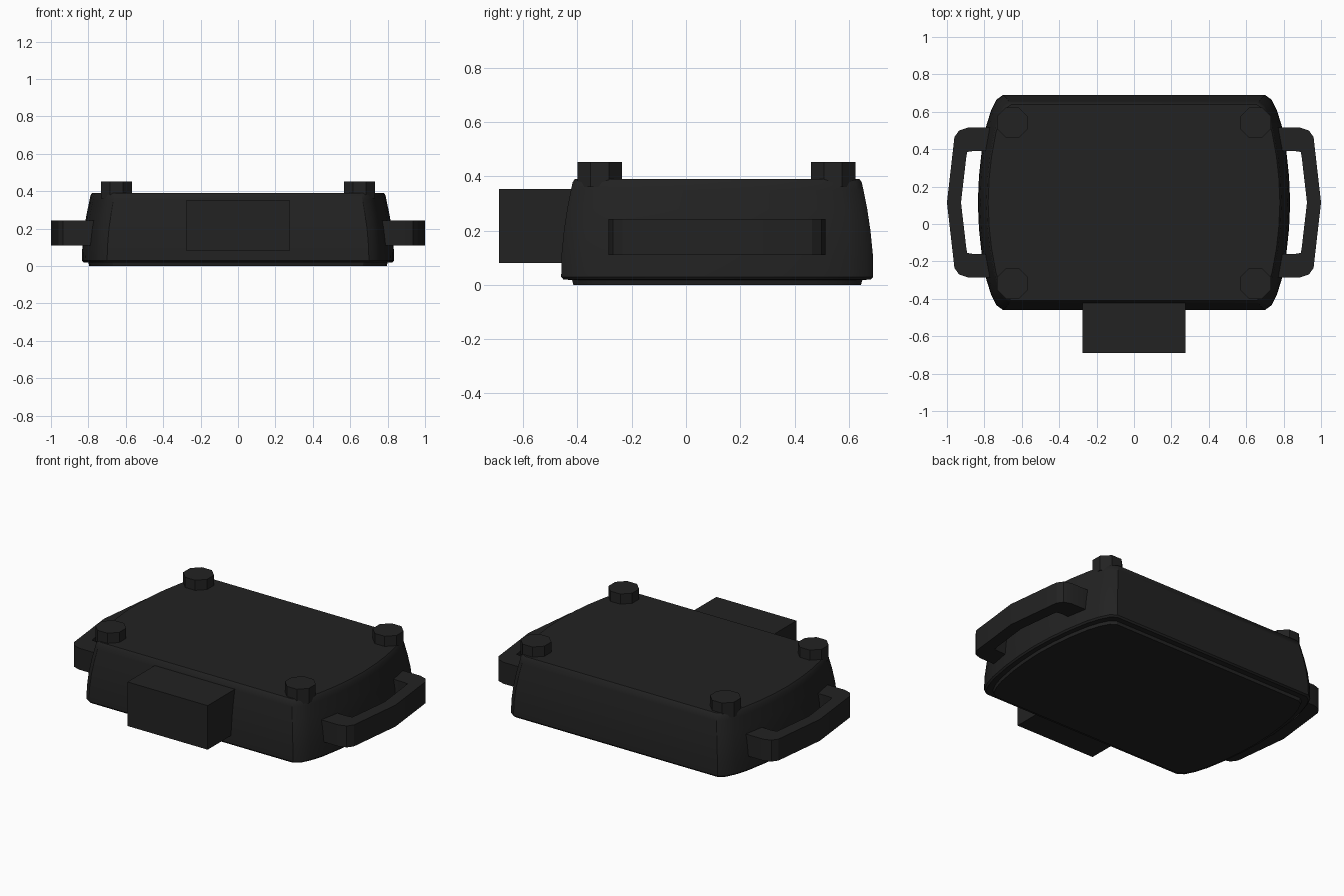
import bpy, bmesh, math

cube = bpy.data.objects.get("Cube")
if cube:
    bpy.data.objects.remove(cube, do_unlink=True)

black = bpy.data.materials.new("matte black")
black.use_nodes = True
COLOUR = (0.016, 0.016, 0.016, 1)
black.diffuse_color = COLOUR
black.node_tree.nodes["Principled BSDF"].inputs["Base Color"].default_value = COLOUR

CY = 0.115  # centre of the case in y


def add_object(name, bm, smooth=None):
    bmesh.ops.recalc_face_normals(bm, faces=bm.faces)
    mesh = bpy.data.meshes.new(name)
    bm.to_mesh(mesh)
    bm.free()
    mesh.materials.append(black)
    obj = bpy.data.objects.new(name, mesh)
    bpy.context.collection.objects.link(obj)
    if smooth:
        bpy.ops.object.select_all(action="DESELECT")
        obj.select_set(True)
        bpy.context.view_layer.objects.active = obj
        bpy.ops.object.shade_smooth_by_angle(angle=math.radians(smooth))
    return obj


def loft(name, rings, smooth=None):
    """Skin a stack of equal-length rings and cap both ends."""
    bm = bmesh.new()
    loops = [[bm.verts.new(p) for p in ring] for ring in rings]
    n = len(loops[0])
    for low, high in zip(loops, loops[1:]):
        for i in range(n):
            j = (i + 1) % n
            bm.faces.new((low[i], low[j], high[j], high[i]))
    bm.faces.new(loops[0][::-1])
    bm.faces.new(loops[-1])
    return add_object(name, bm, smooth)


# Case: bulging-sided outline, mirrored into four quarters
quarter = [(0.835, 0), (0.829, 0.14), (0.815, 0.27), (0.79, 0.41),
           (0.765, 0.49), (0.735, 0.55), (0.70, 0.575)]
half = quarter + [(-x, y) for x, y in reversed(quarter)]
outline = half + [(x, -y) for x, y in half[-2:0:-1]]

# Height, inset in x, inset in y
profile = [(0, 0.04, 0.045), (0.018, 0.035, 0.04), (0.02, 0.008, 0.008),
           (0.03, 0, 0), (0.11, 0.003, 0.001), (0.20, 0.012, 0.010),
           (0.28, 0.026, 0.022), (0.35, 0.041, 0.036), (0.378, 0.046, 0.042),
           (0.39, 0.055, 0.050)]
loft("case", [[(x * (1 - dx / 0.835), CY + y * (1 - dy / 0.575), z)
               for x, y in outline] for z, dx, dy in profile], smooth=30)

# Side handles: angular loops extruded upwards
outer = [(0.76, 0.40), (0.89, 0.40), (0.935, 0.385), (0.96, 0.35), (1.0, 0)]
inner = [(0.76, 0.275), (0.86, 0.275), (0.892, 0.27), (0.897, 0.24), (0.925, 0)]
grip = outer + [(x, -y) for x, y in outer[-2::-1]]
grip += [(x, -y) for x, y in inner] + inner[-2::-1]
for side, sign in (("left", 1), ("right", -1)):
    loft(side + "_handle", [[(sign * x, CY + y, z) for x, y in grip]
                            for z in (0.11, 0.243)], smooth=25)

# Octagonal knobs on the four top corners
apothem = 0.082
radius = apothem / math.cos(math.pi / 8)
for side, x in (("left", 0.65), ("right", -0.65)):
    for end, y in (("front", CY - 0.433), ("back", CY + 0.427)):
        ring = [(x + radius * math.cos((i + 0.5) * math.pi / 4),
                 y + radius * math.sin((i + 0.5) * math.pi / 4)) for i in range(8)]
        loft(f"{end}_{side}_knob", [[(px, py, z) for px, py in ring]
                                    for z in (0.36, 0.453)])

# Connector block on the front
block = [(-0.275, -0.69), (0.275, -0.69), (0.275, -0.38), (-0.275, -0.38)]
loft("front_block", [[(x, y, z) for x, y in block] for z in (0.08, 0.353)])
